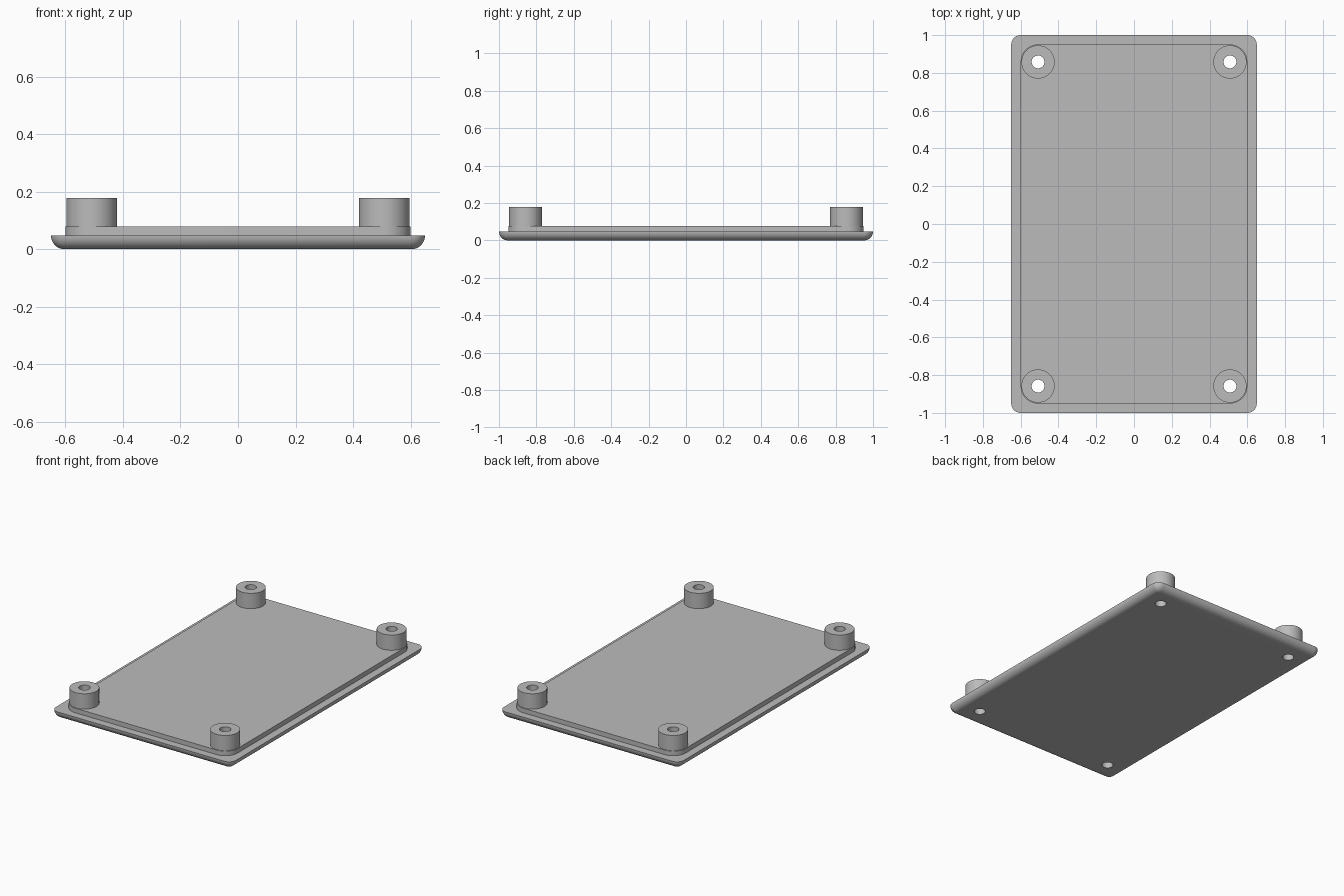
import bpy, bmesh, math

cube = bpy.data.objects.get("Cube")
if cube:
    bpy.data.objects.remove(cube)

grey = bpy.data.materials.new("plain grey")
grey.use_nodes = True
colour = (0.5, 0.5, 0.5, 1)
grey.diffuse_color = colour
grey.node_tree.nodes["Principled BSDF"].inputs["Base Color"].default_value = colour

HALF_X, HALF_Y = 0.65, 1.0
FLANGE_TOP, LIP_TOP, POST_TOP = 0.048, 0.078, 0.178
POST_X, POST_Y = 0.508, 0.858
POST_R, HOLE_R = 0.088, 0.034
CORNERS = [(sx, sy) for sx in (-1, 1) for sy in (-1, 1)]


def rounded_rect(hx, hy, r, steps=12):
    """Outline of a rectangle with round corners, anticlockwise."""
    pts = []
    for k, (sx, sy) in enumerate([(1, 1), (-1, 1), (-1, -1), (1, -1)]):
        for i in range(steps + 1):
            a = math.pi / 2 * (k + i / steps)
            pts.append((sx * (hx - r) + r * math.cos(a),
                        sy * (hy - r) + r * math.sin(a)))
    return pts


def circle(cx, cy, r, n=48):
    return [(cx + r * math.cos(2 * math.pi * i / n),
             cy + r * math.sin(2 * math.pi * i / n)) for i in range(n)]


def loft(bm, sections, capped=True):
    """Join (outline, z) sections with quads; cap or close into a loop."""
    rings = [[bm.verts.new((x, y, z)) for x, y in pts] for pts, z in sections]
    n = len(rings[0])
    pairs = list(zip(rings, rings[1:]))
    if capped:
        bm.faces.new(rings[0][::-1])
        bm.faces.new(rings[-1])
    else:
        pairs.append((rings[-1], rings[0]))
    for a, b in pairs:
        for i in range(n):
            j = (i + 1) % n
            bm.faces.new((a[i], a[j], b[j], b[i]))


def make_object(name, bm):
    bmesh.ops.recalc_face_normals(bm, faces=bm.faces)
    mesh = bpy.data.meshes.new(name)
    bm.to_mesh(mesh)
    bm.free()
    mesh.materials.append(grey)
    obj = bpy.data.objects.new(name, mesh)
    bpy.context.collection.objects.link(obj)
    return obj


def activate(obj):
    bpy.ops.object.select_all(action='DESELECT')
    obj.select_set(True)
    bpy.context.view_layer.objects.active = obj


# Base plate: rounded underside, flat flange, raised inner lip
R = FLANGE_TOP
sections = []
for i in range(11):
    a = math.pi / 2 * i / 10
    inset = R * (1 - math.sin(a)) * 0.98
    sections.append((rounded_rect(HALF_X - inset, HALF_Y - inset, 0.05 - inset),
                     R * (1 - math.cos(a))))
lip = rounded_rect(HALF_X - 0.05, HALF_Y - 0.05, 0.09)
sections += [(lip, FLANGE_TOP), (lip, LIP_TOP)]
bm = bmesh.new()
loft(bm, sections)
base = make_object("base_plate", bm)

# Screw holes through the base
bm = bmesh.new()
for sx, sy in CORNERS:
    hole = circle(sx * POST_X, sy * POST_Y, HOLE_R)
    loft(bm, [(hole, -0.1), (hole, 0.3)])
cutter = make_object("hole_cutter", bm)
cutter.hide_render = True
mod = base.modifiers.new("screw_holes", 'BOOLEAN')
mod.operation = 'DIFFERENCE'
mod.solver = 'EXACT'
mod.object = cutter
activate(base)
bpy.ops.object.modifier_apply(modifier=mod.name)
bpy.data.objects.remove(cutter)
bpy.ops.object.shade_smooth_by_angle(angle=math.radians(30))

# Hollow corner posts
for sx, sy in CORNERS:
    outer = circle(sx * POST_X, sy * POST_Y, POST_R)
    inner = circle(sx * POST_X, sy * POST_Y, HOLE_R)
    bm = bmesh.new()
    low = LIP_TOP - 0.01
    loft(bm, [(outer, low), (outer, POST_TOP), (inner, POST_TOP), (inner, low)],
         capped=False)
    side = "left" if sx > 0 else "right"
    end = "back" if sy > 0 else "front"
    post = make_object(f"{end}_{side}_post", bm)
    activate(post)
    bpy.ops.object.shade_smooth_by_angle(angle=math.radians(30))
